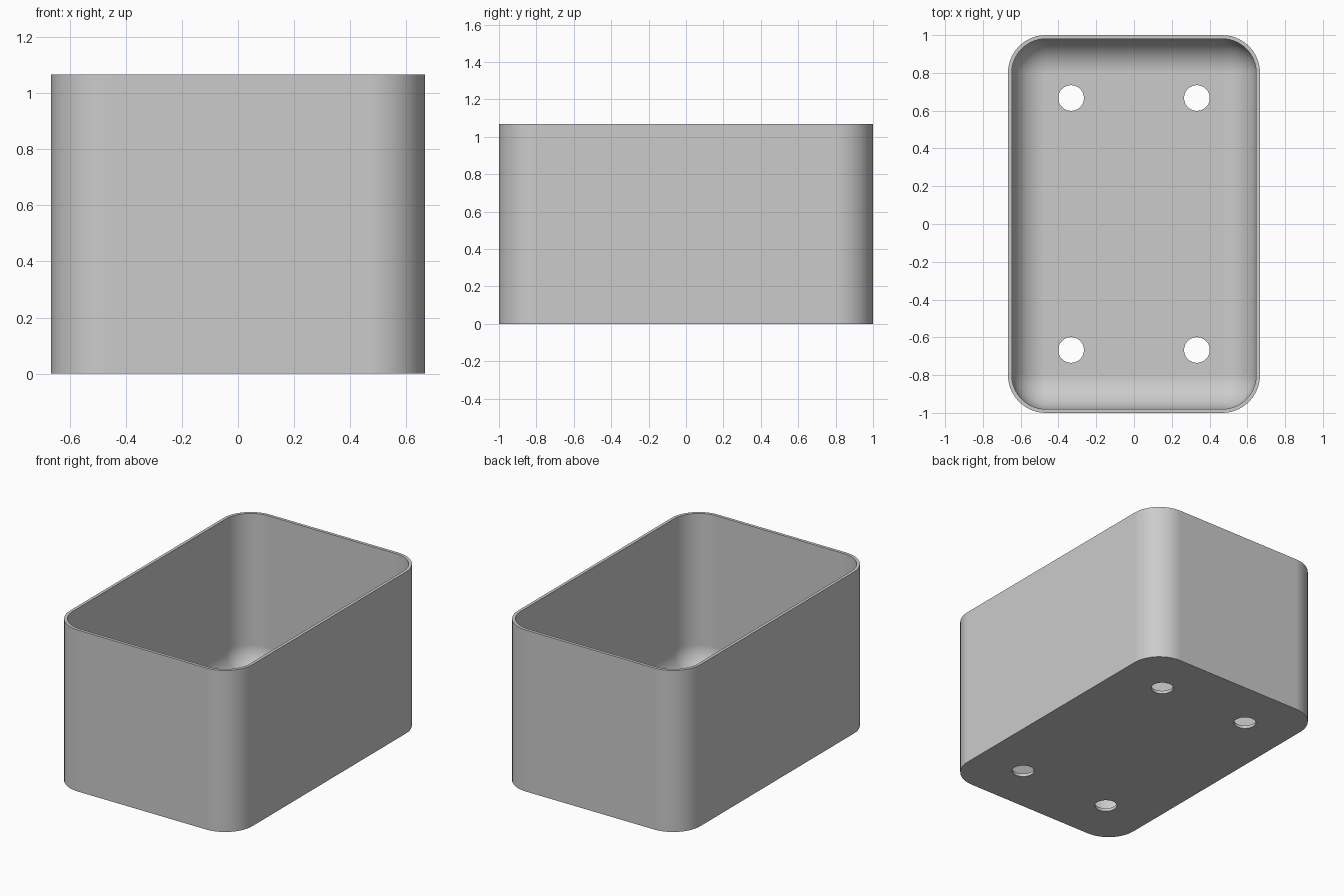
import bpy, bmesh
from math import pi, sin, cos

cube = bpy.data.objects.get("Cube")
if cube:
    bpy.data.objects.remove(cube, do_unlink=True)

HALF_X, HALF_Y, HEIGHT = 0.667, 1.0, 1.067
CORNER, WALL, FLOOR = 0.2, 0.02, 0.02
HOLE_X, HOLE_Y, HOLE_R = 0.333, 0.667, 0.068
STEPS = 14

grey = bpy.data.materials.new("plain grey")
grey.use_nodes = True
colour = (0.6, 0.6, 0.6, 1)
grey.diffuse_color = colour
grey.node_tree.nodes["Principled BSDF"].inputs["Base Color"].default_value = colour


def ring(bm, inset, z):
    """Rounded rectangle whose corners stay concentric as it shrinks."""
    r = CORNER - inset
    verts = []
    for quarter, (sx, sy) in enumerate([(1, 1), (-1, 1), (-1, -1), (1, -1)]):
        for i in range(STEPS + 1):
            a = (quarter + i / STEPS) * pi / 2
            verts.append(bm.verts.new((sx * (HALF_X - CORNER) + r * cos(a),
                                       sy * (HALF_Y - CORNER) + r * sin(a), z)))
    return verts


# Bin shell: outer wall, rim, inner wall and the rounded join to the floor
bm = bmesh.new()
fillet = CORNER - WALL
levels = [(0, 0), (0, HEIGHT), (WALL, HEIGHT)]
for i in range(STEPS + 1):
    a = i / STEPS * pi / 2
    levels.append((WALL + fillet * (1 - cos(a)), FLOOR + fillet * (1 - sin(a))))
rings = [ring(bm, inset, z) for inset, z in levels]
for low, high in zip(rings, rings[1:]):
    for i in range(len(low)):
        j = (i + 1) % len(low)
        bm.faces.new((low[i], low[j], high[j], high[i]))
bm.faces.new(rings[0][::-1])
bm.faces.new(rings[-1])
bmesh.ops.remove_doubles(bm, verts=bm.verts, dist=0.0001)
bmesh.ops.recalc_face_normals(bm, faces=bm.faces)
mesh = bpy.data.meshes.new("bin_shell")
bm.to_mesh(mesh)
bm.free()
mesh.materials.append(grey)
shell = bpy.data.objects.new("bin_shell", mesh)
bpy.context.collection.objects.link(shell)

# Four drain holes through the floor
for sx in (-1, 1):
    for sy in (-1, 1):
        bpy.ops.mesh.primitive_cylinder_add(vertices=40, radius=HOLE_R, depth=0.2,
                                            location=(sx * HOLE_X, sy * HOLE_Y, 0))
        cutter = bpy.context.object
        cutter.name = "hole_cutter"
        cutter.hide_render = True
        cutter.data.materials.append(grey)
        cut = shell.modifiers.new("drain_hole", 'BOOLEAN')
        cut.object = cutter
        cut.solver = 'EXACT'
        bpy.ops.object.select_all(action='DESELECT')
        shell.select_set(True)
        bpy.context.view_layer.objects.active = shell
        bpy.ops.object.modifier_apply(modifier=cut.name)
        bpy.data.objects.remove(cutter, do_unlink=True)

# Smooth curves with crisp rim, base and hole edges
bpy.ops.object.shade_smooth_by_angle(angle=pi / 6)
normals = shell.modifiers.new("even_shading", 'WEIGHTED_NORMAL')
normals.keep_sharp = True
